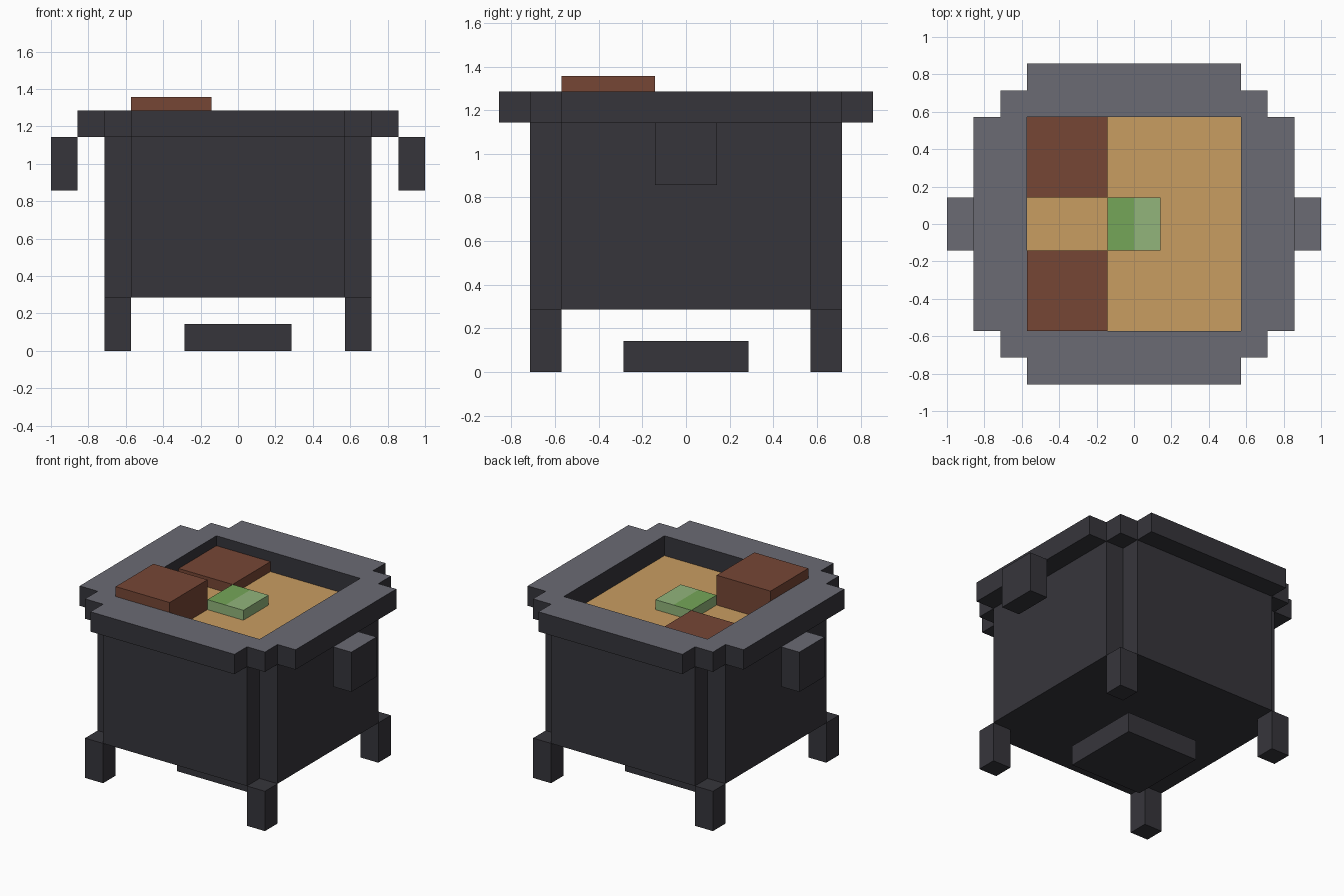
import bpy, bmesh
from mathutils import Matrix, Vector
from math import pi

U = 1 / 7  # one block of the model's grid

if "Cube" in bpy.data.objects:
    bpy.data.objects.remove(bpy.data.objects["Cube"], do_unlink=True)


def material(name, *rgb):
    linear = [((c / 255 + 0.055) / 1.055) ** 2.4 for c in rgb] + [1]
    m = bpy.data.materials.new(name)
    m.use_nodes = True
    m.diffuse_color = linear
    m.node_tree.nodes["Principled BSDF"].inputs["Base Color"].default_value = linear
    return m


iron = material("dark iron", 54, 53, 59)
worn = material("worn grey iron", 107, 107, 116)
broth_tan = material("tan broth", 201, 157, 97)
meat = material("brown meat", 118, 70, 53)
leaf = material("pale green", 146, 181, 123)
leaf_dark = material("deep green", 117, 166, 88)


def box(name, low, high, mats, turns=0, split=False):
    """Box between two grid corners, turned about z by quarter turns.
    A second material goes on the top, or on its -x half when split."""
    low, high = Vector(low) * U, Vector(high) * U
    bm = bmesh.new()
    bmesh.ops.create_cube(bm, size=1)
    bmesh.ops.scale(bm, vec=high - low, verts=bm.verts)
    bmesh.ops.translate(bm, vec=(low + high) / 2, verts=bm.verts)
    bmesh.ops.rotate(bm, matrix=Matrix.Rotation(turns * pi / 2, 3, "Z"), verts=bm.verts)
    if split:
        bmesh.ops.bisect_plane(bm, geom=bm.verts[:] + bm.edges[:] + bm.faces[:],
                               plane_co=(0, 0, 0), plane_no=(1, 0, 0))
    bm.normal_update()
    for f in bm.faces:
        on_top = f.normal.z > 0.5
        if len(mats) > 1 and on_top and (not split or f.calc_center_median().x < 0):
            f.material_index = 1
    mesh = bpy.data.meshes.new(name)
    bm.to_mesh(mesh)
    bm.free()
    for m in mats:
        mesh.materials.append(m)
    ob = bpy.data.objects.new(name, mesh)
    bpy.context.collection.objects.link(ob)
    return ob


# Pot walls, stepped rim and legs, repeated around the four sides
sides = ["front", "left", "back", "right"]
for i, side in enumerate(sides):
    box(side + "_wall", (-4, -5, 2), (4, -4, 8), [iron], i)
    box(side + "_rim", (-4, -6, 8), (4, -4, 9), [iron, worn], i)
    corner = side + "_" + sides[(i + 1) % 4]
    box(corner + "_rim_corner", (4, -5, 8), (5, -4, 9), [iron, worn], i)
    box(corner + "_leg", (4, -5, 0), (5, -4, 2), [iron], i)

# Handles hanging from the rim on both flanks
for i in (1, 3):
    box(sides[i] + "_handle", (-1, -7, 6), (1, -6, 8), [iron, worn], i)

# Pot floor and the burner under it
box("pot_floor", (-4, -4, 2), (4, 4, 3), [iron])
box("burner", (-2, -2, 0), (2, 2, 1), [iron])

# Stew
box("broth", (-4, -4, 3), (4, 4, 8), [broth_tan])
box("tall_meat_chunk", (-4, -4, 8), (-1, -1, 9.5), [meat])
box("low_meat_chunk", (-4, 1, 8), (-1, 4, 8.5), [meat])
box("green_garnish", (-1, -1, 8), (1, 1, 8.5), [leaf, leaf_dark], split=True)
